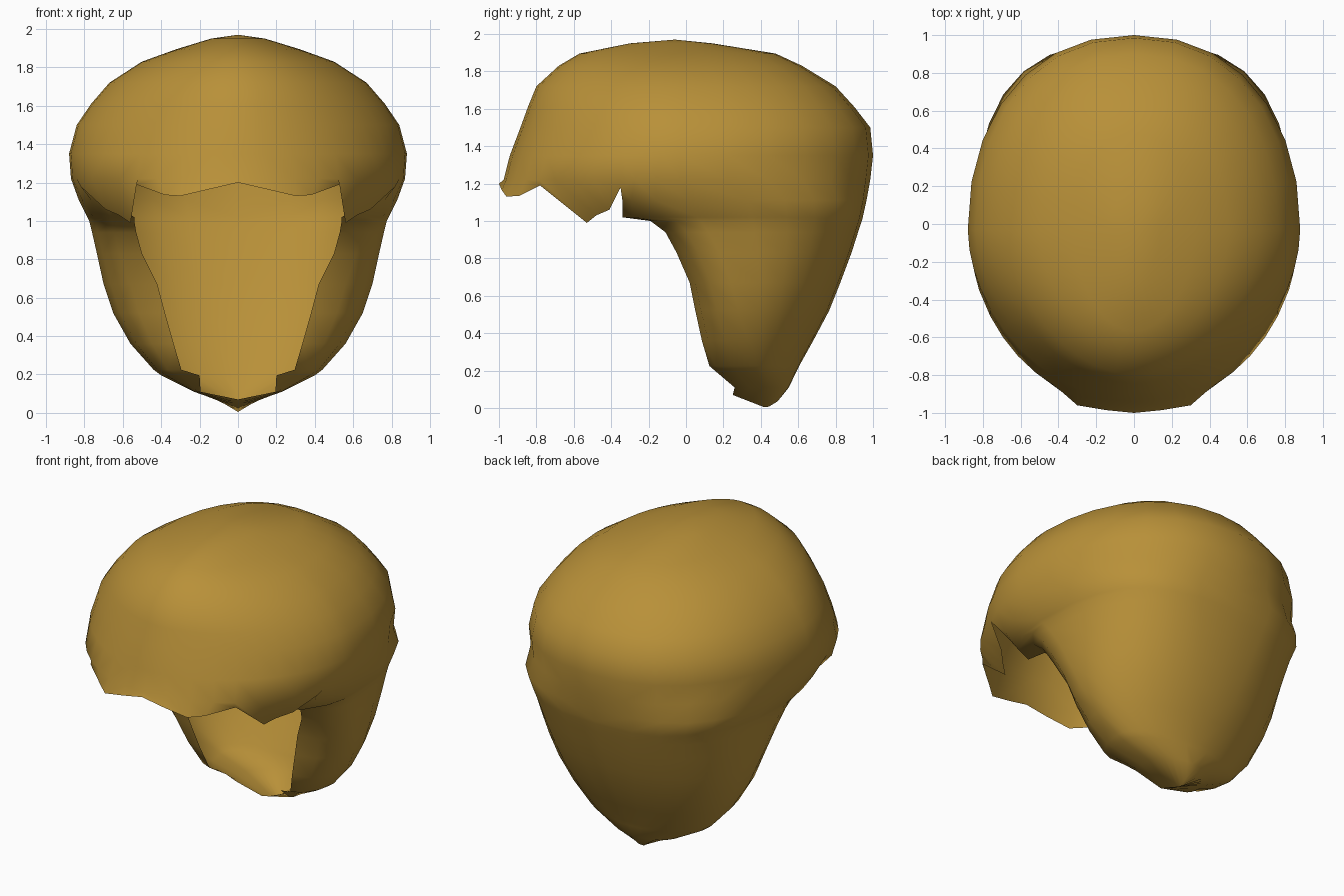
import bpy, bmesh
from math import sin, cos, radians, pi

if "Cube" in bpy.data.objects:
    bpy.data.objects.remove(bpy.data.objects["Cube"])

# column angles on one half, 0 = front centre, 180 = back centre
FRONT = [0, 10, 20, 29, 37, 45, 53, 61]
BACK_STEPS = 7
SIDE = [68, 75, 82] + [90 + 90 * i / BACK_STEPS for i in range(BACK_STEPS)] + [180]
CENTRE = -0.03

# dome rings: height, half width, front y, back y, front corner exponent
DOME = [(1.95, .14, -.30, .14, 1), (1.895, .32, -.57, .48, 1.05), (1.83, .50, -.68, .62, 1.08),
        (1.72, .67, -.80, .80, 1.1), (1.61, .765, -.845, .90, 1.1), (1.50, .84, -.885, .985, 1.1),
        (1.35, .88, -.942, 1.0, 1.08), (1.22, .87, -.975, .985, 1)]

# lower drape arcs: height, half width, y of widest point, back y, edge x, edge y
DRAPE = [(1.11, .83, .02, .965, .70, -.34), (1.02, .785, .06, .945, .54, -.34),
         (1.00, .775, .08, .94, .54, -.19), (.94, .76, .12, .92, .53, -.11),
         (.83, .735, .18, .885, .50, -.05), (.67, .70, .24, .825, .42, .02),
         (.52, .65, .28, .765, .38, .05), (.36, .56, .33, .68, .335, .085),
         (.225, .44, .37, .605, .295, .125), (.195, .40, .38, .59, .20, .16),
         (.11, .23, .41, .55, .195, .26)]

# ragged hem of the fringe, one point per front column
FRINGE = [(0, -1, 1.2), (.15, -.985, 1.165), (.30, -.96, 1.13), (.38, -.89, 1.135),
          (.53, -.78, 1.19), (.56, -.53, .99), (.62, -.48, 1.03), (.69, -.41, 1.06)]

bm = bmesh.new()


def dome_row(z, w, yf, yb, front):
    row = []
    for a in FRONT + SIDE:
        c, s = cos(radians(a)), max(0, sin(radians(a)))
        if a < 90:
            x, y = w * s ** front, CENTRE + c ** front * (yf - CENTRE)
        else:                               # back is a little fuller
            x, y = w * s ** .9, CENTRE + max(0, -c) ** .93 * (yb - CENTRE)
        row.append(bm.verts.new((0 if a in (0, 180) else x, y, z)))
    return row


def drape_row(z, w, ym, yb, xe, ye):
    row = []
    full = max(.74, 1.17 - .42 * z)         # diagonals flatten toward the nape
    for j in range(4):                      # edge curling inward (last is widest)
        t = (1 - j / 3) * pi / 2
        row.append(bm.verts.new((xe + (w - xe) * cos(t), ym + (ye - ym) * sin(t), z)))
    for j in range(1, BACK_STEPS + 1):      # widest point round to the back
        t = j / BACK_STEPS * pi / 2
        x = 0 if j == BACK_STEPS else w * cos(t) ** full
        row.append(bm.verts.new((x, ym + (yb - ym) * sin(t) ** full, z)))
    return row


def bridge(a, b):
    for i in range(len(a) - 1):
        bm.faces.new(list(dict.fromkeys((a[i], a[i + 1], b[i + 1], b[i]))))


# crown and dome
rows = [dome_row(*r) for r in DOME]
crown = bm.verts.new((0, -.06, 1.97))
for p, q in zip(rows[0], rows[0][1:]):
    bm.faces.new((crown, p, q))
for p, q in zip(rows, rows[1:]):
    bridge(p, q)

# fringe hanging from the last ring
n = len(FRONT)
rows[-1][n].co = (.82, -.35, 1.18)
hem = [bm.verts.new(p) for p in FRINGE] + [rows[-1][n]]
bridge(rows[-1][:n + 1], hem)

# side and back drape, closed under the nape
prev = rows[-1][n:]
for r in DRAPE:
    cur = drape_row(*r)
    bridge(prev, cur)
    prev = cur
tip = []
for j in range(len(SIDE)):
    y = .25 + .24 * j / (len(SIDE) - 1)
    z = .07 * (.43 - y) / .18 if y < .43 else (y - .43) * .6
    tip.append(bm.verts.new((0, y, z)))
bridge(prev, tip)

bmesh.ops.recalc_face_normals(bm, faces=bm.faces)
if max(bm.faces, key=lambda f: f.calc_center_median().z).normal.z < 0:
    bmesh.ops.reverse_faces(bm, faces=bm.faces)
for f in bm.faces:
    f.smooth = True

mesh = bpy.data.meshes.new("hair_shell")
bm.to_mesh(mesh)
bm.free()
hair = bpy.data.objects.new("hair_shell", mesh)
bpy.context.collection.objects.link(hair)

# mirror to the other half
mod = hair.modifiers.new("mirror", 'MIRROR')
mod.use_clip = True
mod.merge_threshold = 0.001

mat = bpy.data.materials.new("golden_hair")
mat.diffuse_color = (.48, .28, .04, 1)
mat.use_nodes = True
mat.node_tree.nodes["Principled BSDF"].inputs["Base Color"].default_value = mat.diffuse_color
mesh.materials.append(mat)
